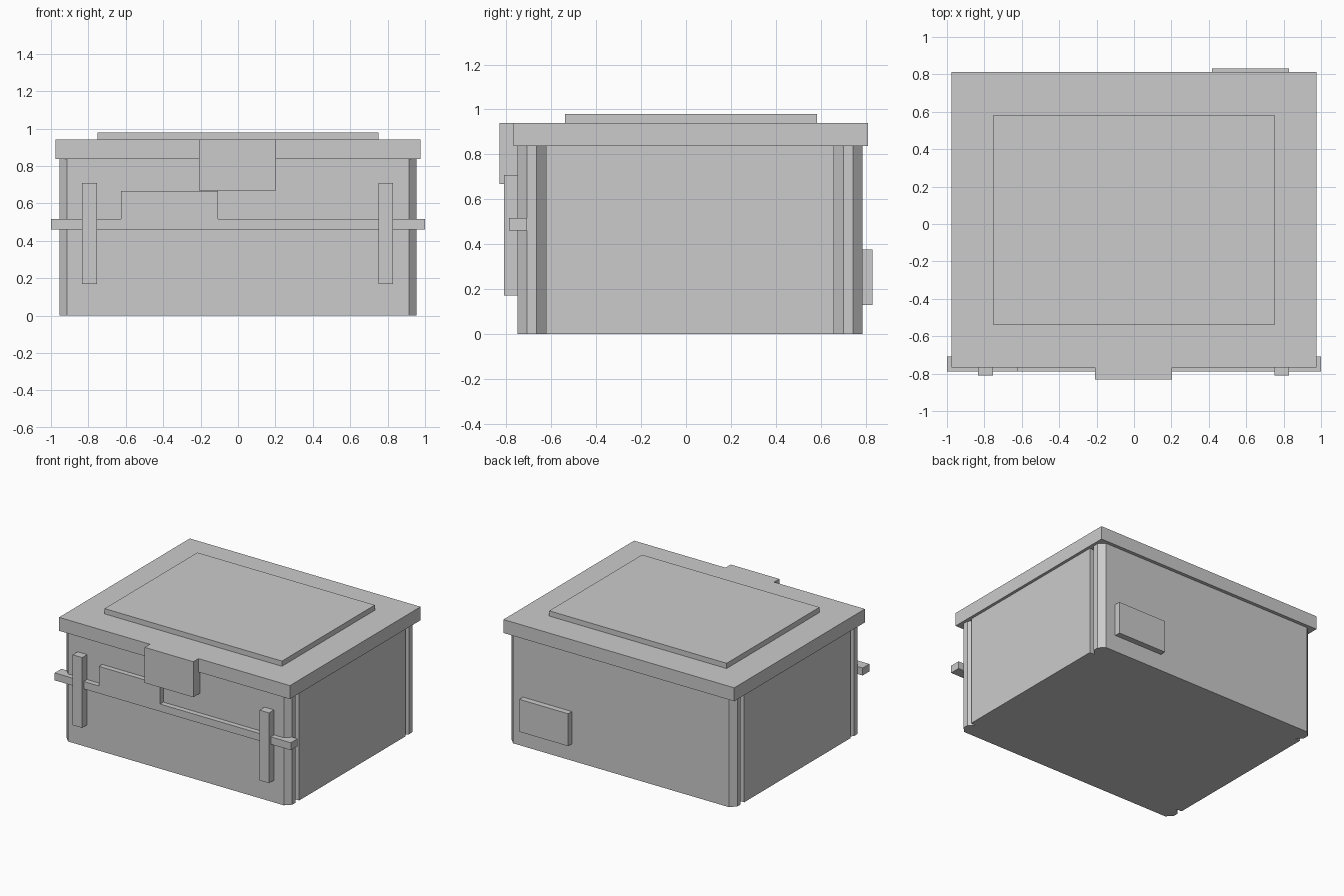
import bpy
import bmesh

cube = bpy.data.objects.get("Cube")
if cube:
    bpy.data.objects.remove(cube, do_unlink=True)

grey = bpy.data.materials.new("plain grey")
grey.use_nodes = True
GREY = (0.6, 0.6, 0.6, 1)
grey.diffuse_color = GREY
grey.node_tree.nodes["Principled BSDF"].inputs["Base Color"].default_value = GREY


def prism(name, outline, low, high, axis="z"):
    """Extrude a closed outline along z (points are x, y) or y (points are x, z)."""
    bm = bmesh.new()
    place = (lambda a, b: (a, b, low)) if axis == "z" else (lambda a, b: (a, low, b))
    face = bm.faces.new([bm.verts.new(place(a, b)) for a, b in outline])
    moved = bmesh.ops.extrude_face_region(bm, geom=[face])
    step = (0, 0, high - low) if axis == "z" else (0, high - low, 0)
    verts = [g for g in moved["geom"] if isinstance(g, bmesh.types.BMVert)]
    bmesh.ops.translate(bm, vec=step, verts=verts)
    bmesh.ops.recalc_face_normals(bm, faces=bm.faces)
    mesh = bpy.data.meshes.new(name)
    bm.to_mesh(mesh)
    bm.free()
    mesh.materials.append(grey)
    obj = bpy.data.objects.new(name, mesh)
    bpy.context.collection.objects.link(obj)
    return obj


def box(name, x, y, z):
    outline = [(x[0], y[0]), (x[1], y[0]), (x[1], y[1]), (x[0], y[1])]
    return prism(name, outline, z[0], z[1])


# Body: corner posts with bevels, and a groove between each post and the side wall
SIDE, CUT, FRONT, BACK = 0.955, 0.042, -0.75, 0.786
GROOVE = SIDE - CUT
half = [
    (GROOVE, FRONT), (SIDE, FRONT + CUT), (SIDE, FRONT + 2 * CUT),
    (GROOVE, FRONT + 3 * CUT), (SIDE, FRONT + 3 * CUT),
    (SIDE, BACK - 3 * CUT), (GROOVE, BACK - 3 * CUT),
    (SIDE, BACK - 2 * CUT), (SIDE, BACK - CUT), (GROOVE, BACK),
]
prism("body", half + [(-x, y) for x, y in reversed(half)], 0, 0.85)

# Lid with raised panel
box("lid", (-0.977, 0.977), (-0.768, 0.812), (0.837, 0.94))
box("lid_panel", (-0.752, 0.75), (-0.54, 0.583), (0.93, 0.98))

# Front latch
box("latch", (-0.208, 0.204), (-0.831, -0.74), (0.668, 0.94))

# Cross rail with a raised step, cut from one outline
rail = [(-1, 0.46), (1, 0.46), (1, 0.517), (-0.107, 0.517),
        (-0.107, 0.667), (-0.625, 0.667), (-0.625, 0.517), (-1, 0.517)]
prism("cross_rail", rail, -0.789, -0.708, "y")

# Upright brackets
for name, x in (("right_bracket", -0.793), ("left_bracket", 0.79)):
    box(name, (x - 0.04, x + 0.04), (-0.81, -0.74), (0.17, 0.708))

# Rear plate
box("rear_plate", (0.416, 0.83), (0.77, 0.831), (0.128, 0.376))
